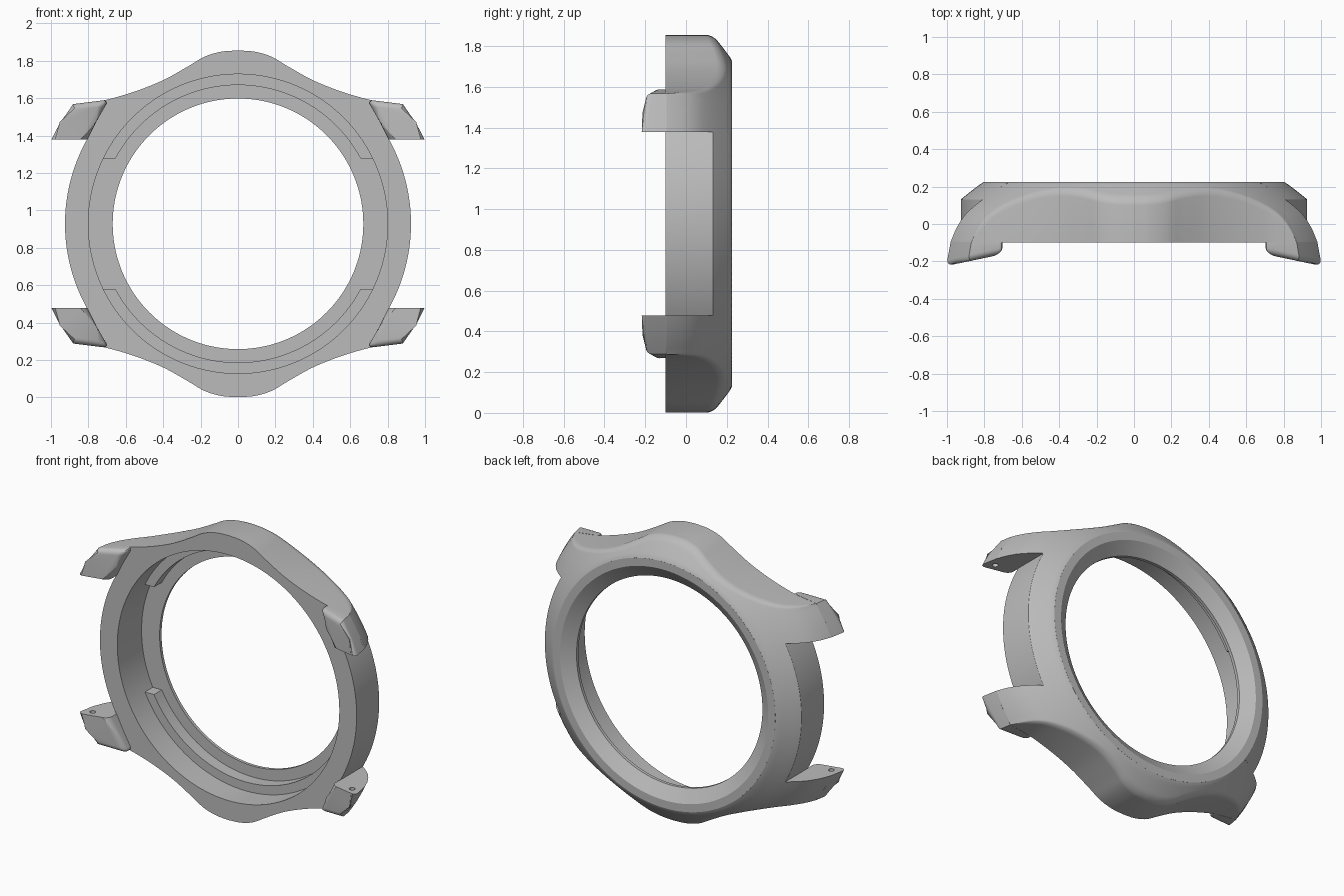
import bpy, bmesh
from math import sin, cos, asin, atan2, hypot, pi, radians
from mathutils import Vector

CENTRE_Z = 0.928
BACK = -0.1          # flat plane of the case back
LEDGE = 0.45         # half height of the gap between the lugs
BORE, FLANK, TIP = 0.8, 0.925, 1.079

if "Cube" in bpy.data.objects:
    bpy.data.objects.remove(bpy.data.objects["Cube"])

steel = bpy.data.materials.new("brushed_grey")
steel.use_nodes = True
steel.diffuse_color = (0.5, 0.5, 0.5, 1)
steel.node_tree.nodes["Principled BSDF"].inputs["Base Color"].default_value = (0.5, 0.5, 0.5, 1)


def smooth_curve(pts, n=8):
    """Catmull-Rom curve through the points."""
    p = [Vector(q) for q in pts]
    p = [2 * p[0] - p[1]] + p + [2 * p[-1] - p[-2]]
    out = []
    for a, b, c, d in zip(p, p[1:], p[2:], p[3:]):
        for i in range(n):
            t = i / n
            out.append(0.5 * (2 * b + (c - a) * t + (2 * a - 5 * b + 4 * c - d) * t * t
                              + (3 * b - a - 3 * c + d) * t ** 3))
    return out + [p[-2]]


def loft(bm, sections, caps=(False, False)):
    """Skin a row of closed sections."""
    rows = [[bm.verts.new(p) for p in s] for s in sections]
    n = len(rows[0])
    for a, b in zip(rows, rows[1:]):
        for i in range(n):
            j = (i + 1) % n
            bm.faces.new((a[i], a[j], b[j], b[i]))
    for row, cap in zip((rows[0], rows[-1]), caps):
        if cap:
            bm.faces.new(row)


def add_object(name, bm):
    bmesh.ops.remove_doubles(bm, verts=bm.verts[:], dist=1e-5)
    bmesh.ops.recalc_face_normals(bm, faces=bm.faces[:])
    mesh = bpy.data.meshes.new(name)
    bm.to_mesh(mesh)
    bm.free()
    obj = bpy.data.objects.new(name, mesh)
    obj.location.z = CENTRE_Z
    mesh.materials.append(steel)
    bpy.context.collection.objects.link(obj)
    return obj


def finish(obj):
    """Mirror the quarter to all four sides and shade it."""
    mirror = obj.modifiers.new("mirror", 'MIRROR')
    mirror.use_axis = (True, False, True)
    bpy.ops.object.select_all(action='DESELECT')
    obj.select_set(True)
    bpy.context.view_layer.objects.active = obj
    for m in list(obj.modifiers):
        bpy.ops.object.modifier_apply(modifier=m.name)
    bm = bmesh.new()
    bm.from_mesh(obj.data)
    bmesh.ops.recalc_face_normals(bm, faces=bm.faces[:])
    bm.to_mesh(obj.data)
    bm.free()
    bpy.ops.object.shade_smooth_by_angle(angle=radians(32))


# Domed outer surface: height over distance from the axis
dome_curve = smooth_curve([(0.8, 0.225), (0.83, 0.207), (0.925, 0.132), (1.0, 0.06),
                           (1.04, 0), (1.065, -0.055), (1.08, -0.1)])


def dome(r):
    for a, b in zip(dome_curve, dome_curve[1:]):
        if r <= b.x:
            return a.y + (b.y - a.y) * max(0, (r - a.x) / (b.x - a.x))
    return BACK


def case_section(inner_angle, q, fillet):
    """Slice from the bore to outline point q, with a rounded outer edge."""
    p = BORE * Vector((cos(inner_angle), sin(inner_angle)))
    q = Vector(q)
    length = (q - p).length
    steps = [((length - fillet) * i / 12, 0) for i in range(13)]
    for i in range(1, 7):
        a = i * pi / 12
        steps.append((length - fillet * (1 - sin(a)), fillet * (1 - cos(a))))
    pts = []
    for dist, drop in steps:
        w = p.lerp(q, dist / length)
        pts.append((w.x, max(BACK, dome(w.length) - drop), w.y))
    return pts + [(q.x, BACK, q.y), (p.x, BACK, p.y)]


# Case: plain flank, then the part with lugs and the end bulge
bm = bmesh.new()
ledge_angle, flank_angle = asin(LEDGE / BORE), asin(LEDGE / FLANK)
sections = []
for i in range(17):
    a = flank_angle * i / 16
    sections.append(case_section(ledge_angle * i / 16, (FLANK * cos(a), FLANK * sin(a)), 0.001))
loft(bm, sections, (False, True))

tip_angle, corner_angle = asin(LEDGE / TIP), asin(0.64 / TIP)
outline = [(TIP * cos(a), TIP * sin(a), 0.001) for a in
           (tip_angle + (corner_angle - tip_angle) * i / 8 for i in range(9))]
shoulder = smooth_curve([(0.868, 0.64), (0.8, 0.648), (0.7, 0.664), (0.55, 0.708), (0.4, 0.768),
                         (0.27, 0.84), (0.18, 0.893), (0.09, 0.92), (0, 0.927)], 6)
outline += [(v.x, v.y, min(0.03, 0.004 + 0.005 * i)) for i, v in enumerate(shoulder[1:])]
sections = []
for x, z, fillet in outline:
    f = (atan2(z, x) - tip_angle) / (pi / 2 - tip_angle)
    sections.append(case_section(ledge_angle + (pi / 2 - ledge_angle) * f, (x, z), fillet))
loft(bm, sections, (True, False))
finish(add_object("case_body", bm))


def ring(name, profile, start=lambda r: 0):
    """Quarter turn of a profile of (radius, depth) points."""
    bm = bmesh.new()
    sections = []
    for i in range(37):
        row = []
        for r, y in profile:
            a = start(r) + (pi / 2 - start(r)) * i / 36
            row.append((r * cos(a), y, r * sin(a)))
        sections.append(row)
    loft(bm, sections, (start(1) > 0, False))
    finish(add_object(name, bm))


# Bezel lip around the opening, and the two raised arcs inside
ring("bezel_lip", [(0.801, 0.225), (0.75, 0.225), (0.67, 0.17), (0.67, 0.15), (0.801, 0.15)])
ring("inner_ridges", [(0.801, 0.07), (0.742, 0.07), (0.742, 0.152), (0.801, 0.152)],
     lambda r: asin(0.35 / r))

# Lug tips standing out past the case back
bm = bmesh.new()
foot = [(0.981, 0.45), (0.933, 0.544), (0.87, 0.64), (0.69, 0.664), (0.755, 0.55), (0.805, 0.45)]
flare = [0.023, 0.02, 0.017, 0, 0, 0]
top = [bm.verts.new((x, BACK, z)) for x, z in foot]
low = [bm.verts.new((x + d, -0.165 - 0.21 * (x + d - 0.72), z)) for (x, z), d in zip(foot, flare)]
bm.faces.new(top)
bm.faces.new(low[::-1])
for i in range(6):
    j = (i + 1) % 6
    bm.faces.new((top[i], top[j], low[j], low[i]))
rounded = [bm.edges.get((low[i], low[i + 1])) for i in range(5)]
rounded.append(bm.edges.get((top[3], low[3])))
bmesh.ops.bevel(bm, geom=rounded, offset=0.034, segments=5, profile=0.5,
                affect='EDGES', clamp_overlap=True)
lugs = add_object("lug_tips", bm)

# Spring bar holes
bm = bmesh.new()
bmesh.ops.create_cone(bm, cap_ends=True, segments=20, radius1=0.018, radius2=0.018, depth=0.12)
bmesh.ops.translate(bm, verts=bm.verts[:], vec=(0.935, -0.16, LEDGE))
cutter = add_object("hole_cutter", bm)
cutter.hide_render = True
bpy.context.view_layer.update()
cut = lugs.modifiers.new("holes", 'BOOLEAN')
cut.operation, cut.solver, cut.object = 'DIFFERENCE', 'EXACT', cutter
finish(lugs)
bpy.data.objects.remove(cutter)
